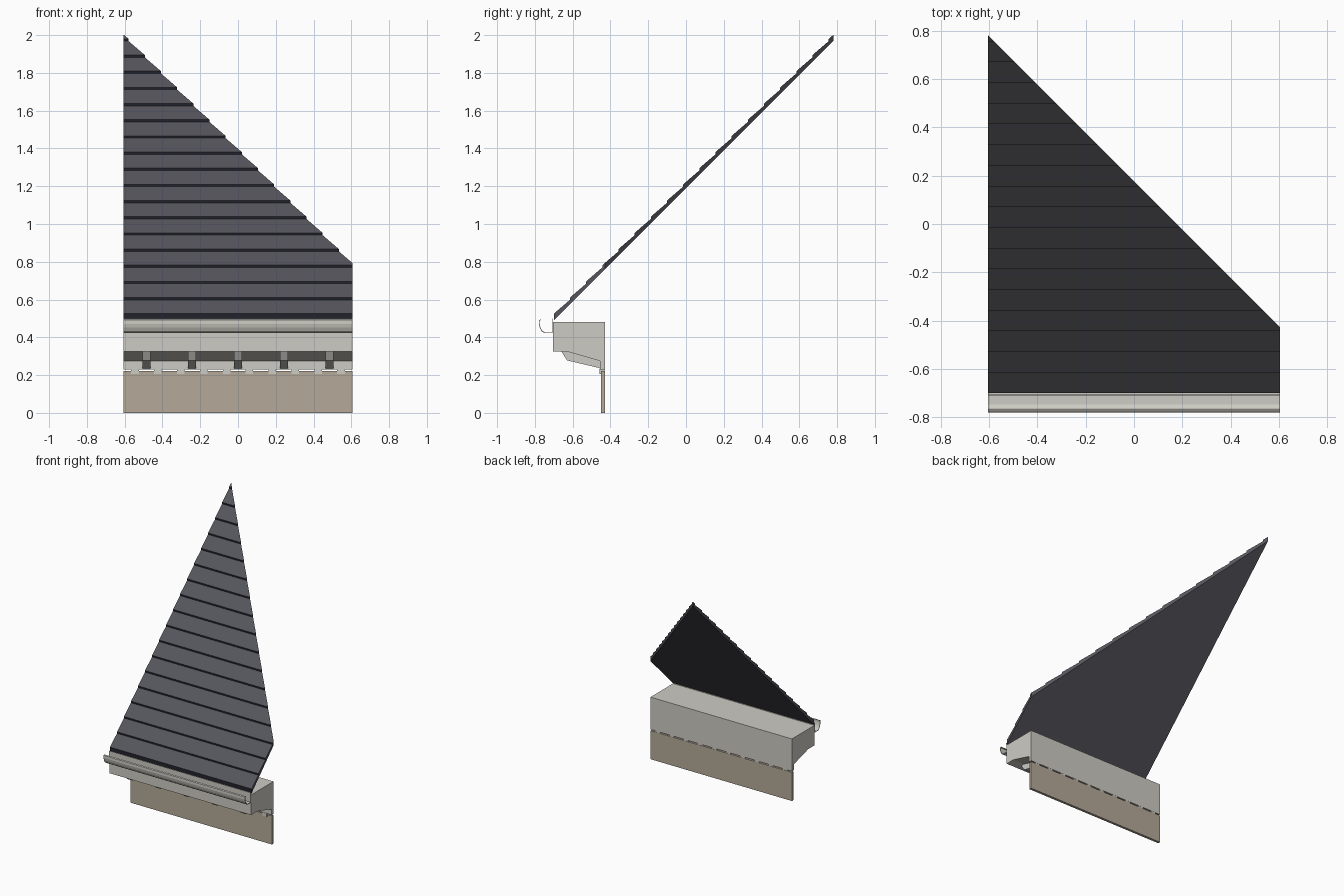
import bpy, bmesh

old = bpy.data.objects.get("Cube")
if old:
    bpy.data.objects.remove(old, do_unlink=True)

HALF = 0.605      # half width of the whole section
BACK = -0.43      # rear plane of wall and cornice


def material(name, rgb):
    m = bpy.data.materials.new(name)
    m.use_nodes = True
    m.diffuse_color = (*rgb, 1)
    m.node_tree.nodes["Principled BSDF"].inputs["Base Color"].default_value = (*rgb, 1)
    return m


slate = material("slate", (0.09, 0.09, 0.107))
slate_edge = material("dark slate edge", (0.016, 0.016, 0.026))
trim = material("pale grey trim", (0.61, 0.60, 0.55))
tan = material("tan wall", (0.46, 0.40, 0.32))


def finish(name, bm, *mats):
    mesh = bpy.data.meshes.new(name)
    bm.to_mesh(mesh)
    bm.free()
    for m in mats:
        mesh.materials.append(m)
    obj = bpy.data.objects.new(name, mesh)
    bpy.context.collection.objects.link(obj)
    return obj


def prism(profile, x0, x1):
    """Extrude a closed (y, z) profile from x0 to x1."""
    bm = bmesh.new()
    face = bm.faces.new([bm.verts.new((x0, y, z)) for y, z in profile])
    ext = bmesh.ops.extrude_face_region(bm, geom=[face])["geom"]
    bmesh.ops.translate(bm, vec=(x1 - x0, 0, 0),
                        verts=[v for v in ext if isinstance(v, bmesh.types.BMVert)])
    bmesh.ops.recalc_face_normals(bm, faces=bm.faces)
    return bm


def rect(y0, y1, z0, z1):
    return [(y0, z0), (y1, z0), (y1, z1), (y0, z1)]


# Roof: stepped slate courses at 45 degrees, cut along the hip
EAVE, RIDGE, PITCH, STEP = -0.70, 0.78, 0.0856, 0.012
UNDER, TOP = 1.188, 1.225
profile = [(RIDGE, RIDGE + UNDER), (EAVE, EAVE + UNDER)]
y = EAVE
while y < RIDGE:
    end = min(y + PITCH, RIDGE)
    drop = STEP * (end - y) / PITCH
    profile += [(y, y + TOP), (end, end + TOP - drop)]
    y = end
bm = prism(profile, -HALF, HALF)
cut = bmesh.ops.bisect_plane(bm, geom=bm.verts[:] + bm.edges[:] + bm.faces[:],
                             plane_co=(-HALF + 0.001, RIDGE, 0), plane_no=(1, 1, 0),
                             clear_outer=True)
bmesh.ops.holes_fill(bm, edges=[e for e in bm.edges if e.is_boundary], sides=0)
bmesh.ops.recalc_face_normals(bm, faces=bm.faces)
for f in bm.faces:
    f.material_index = 1 if f.normal.y < -0.95 else 0
finish("slate_roof", bm, slate, slate_edge)

# Cornice with sloping soffit
finish("cornice", prism([(-0.705, 0.48), (BACK, 0.48), (BACK, 0.23), (-0.455, 0.23),
                         (-0.455, 0.275), (-0.63, 0.325), (-0.705, 0.325)],
                        -HALF, HALF), trim)

# Brackets under the soffit
for i in range(5):
    x = (i - 2) * 0.2425
    finish("bracket", prism([(-0.66, 0.326), (-0.63, 0.278), (-0.46, 0.238),
                             (-0.45, 0.231), (-0.45, 0.326)], x - 0.021, x + 0.021), trim)

# Wall panel, with small blocks bridging the gap below the cornice
finish("wall", prism(rect(-0.45, BACK, 0, 0.221), -HALF, HALF), tan)
for i in range(10):
    x = (i - 4.5) * 0.1212
    finish("spacer_block", prism(rect(-0.457, BACK - 0.001, 0.206, 0.232),
                                 x - 0.02, x + 0.02), trim)

# Gutter: thin open J-shaped trough
path = [(-0.708, 0.50), (-0.708, 0.424), (-0.748, 0.424), (-0.763, 0.434),
        (-0.772, 0.452), (-0.777, 0.472), (-0.777, 0.49), (-0.768, 0.493)]
bm = bmesh.new()
rows = [[bm.verts.new((x, y, z)) for x in (-HALF, HALF)] for y, z in path]
for a, b in zip(rows, rows[1:]):
    bm.faces.new((a[0], a[1], b[1], b[0]))
bmesh.ops.recalc_face_normals(bm, faces=bm.faces)
gutter = finish("gutter", bm, trim)
shell = gutter.modifiers.new("thickness", "SOLIDIFY")
shell.thickness = 0.004
shell.offset = 0
